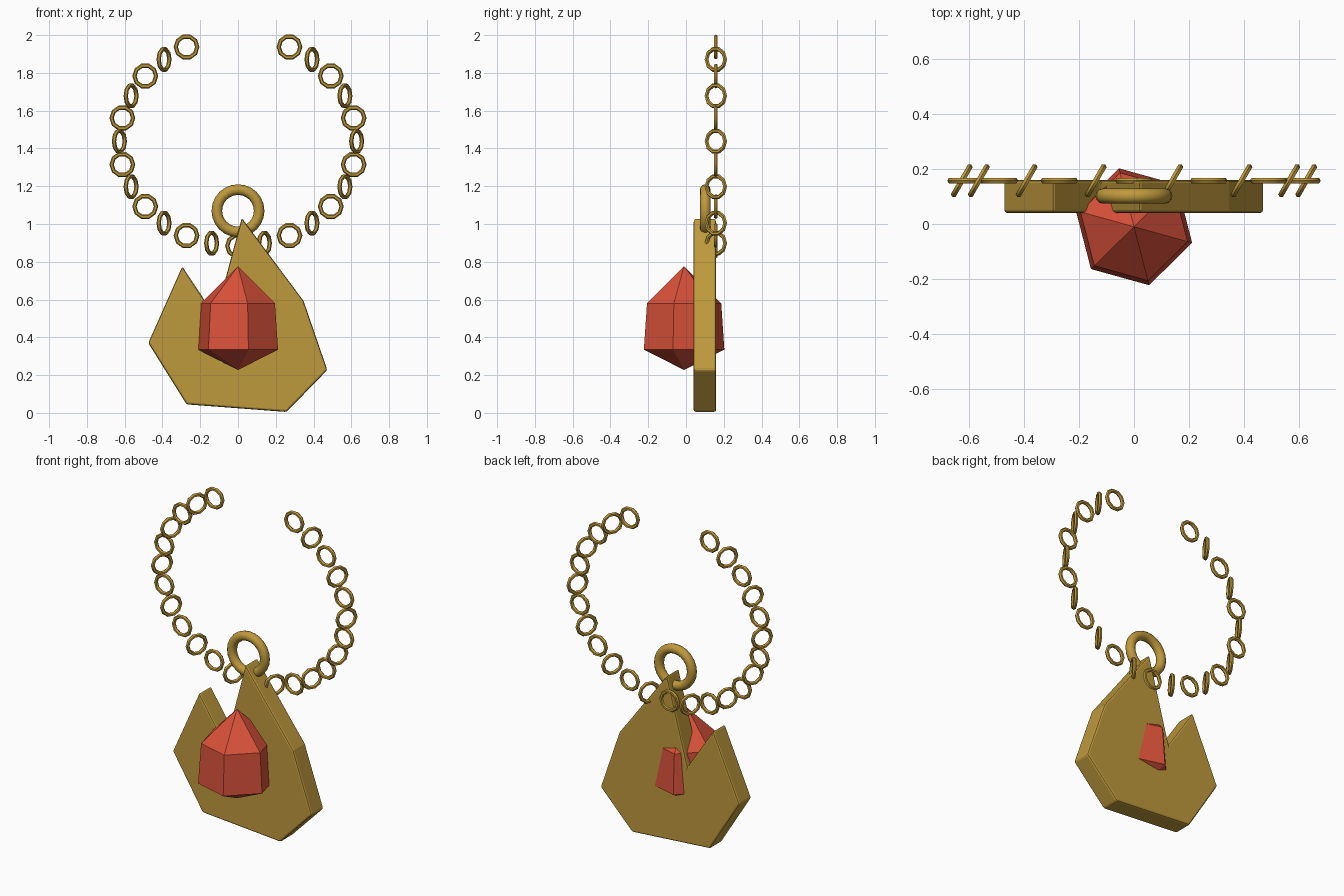
import bpy, bmesh, math

if "Cube" in bpy.data.objects:
    bpy.data.objects.remove(bpy.data.objects["Cube"])


def material(name, rgb):
    m = bpy.data.materials.new(name)
    m.diffuse_color = (*rgb, 1)
    m.use_nodes = True
    m.node_tree.nodes["Principled BSDF"].inputs["Base Color"].default_value = m.diffuse_color
    return m


gold = material("antique gold", (0.52, 0.32, 0.046))
red = material("ruby red", (0.70, 0.083, 0.042))


def bmesh_object(name, bm, mat):
    bmesh.ops.recalc_face_normals(bm, faces=bm.faces)
    mesh = bpy.data.meshes.new(name)
    bm.to_mesh(mesh)
    bm.free()
    mesh.materials.append(mat)
    ob = bpy.data.objects.new(name, mesh)
    bpy.context.collection.objects.link(ob)
    return ob


def ring(name, loc, major, minor, sides, tube_sides, turn=0.0):
    # Upright ring facing the front, turned about the vertical
    bpy.ops.mesh.primitive_torus_add(
        location=loc, rotation=(math.pi / 2, 0, turn),
        major_radius=major, minor_radius=minor,
        major_segments=sides, minor_segments=tube_sides)
    ob = bpy.context.object
    ob.name = name
    ob.data.materials.append(gold)
    bpy.ops.object.shade_smooth_by_angle(angle=math.radians(35))
    return ob


# Pendant plate: jagged outline with a notch, extruded backwards
outline = [(-0.475, 0.37), (-0.272, 0.045), (0.257, 0.005), (0.473, 0.227),
           (0.347, 0.593), (0.02, 1.032), (-0.12, 0.51), (-0.295, 0.775)]
bm = bmesh.new()
face = bm.faces.new([bm.verts.new((x, 0.04, z)) for x, z in outline])
back = bmesh.ops.extrude_face_region(bm, geom=[face])["geom"]
bmesh.ops.translate(bm, vec=(0, 0.12, 0),
                    verts=[v for v in back if isinstance(v, bmesh.types.BMVert)])
plate = bmesh_object("pendant_plate", bm, gold)
bevel = plate.modifiers.new("soft edges", 'BEVEL')
bevel.width = 0.011
bevel.segments = 2

# Gem: six-sided crystal with pointed top and bottom
bm = bmesh.new()


def gem_ring(radius, z):
    angles = [math.radians(-15.5 + 60 * k) for k in range(6)]
    return [bm.verts.new((radius * math.cos(a), -0.01 + radius * math.sin(a), z))
            for a in angles]


low, high = gem_ring(0.22, 0.335), gem_ring(0.203, 0.58)
bottom = bm.verts.new((0, -0.01, 0.227))
top = bm.verts.new((0, -0.01, 0.777))
for k in range(6):
    n = (k + 1) % 6
    bm.faces.new((low[k], low[n], high[n], high[k]))
    bm.faces.new((high[k], high[n], top))
    bm.faces.new((low[n], low[k], bottom))
bmesh_object("gem", bm, red)

# Bail ring joining the plate to the chain
ring("bail_ring", (0, 0.102, 1.07), 0.112, 0.028, 24, 12)

# Chain: links on an open oval, every other one turned
for i in range(-12, 13):
    t = i * math.tau / 28
    ring(f"chain_link_{i + 13}",
         (0.628 * math.sin(t), 0.158, 1.438 - 0.554 * math.cos(t)),
         0.057, 0.0115, 10, 6, math.radians(60) if i % 2 else 0.0)
